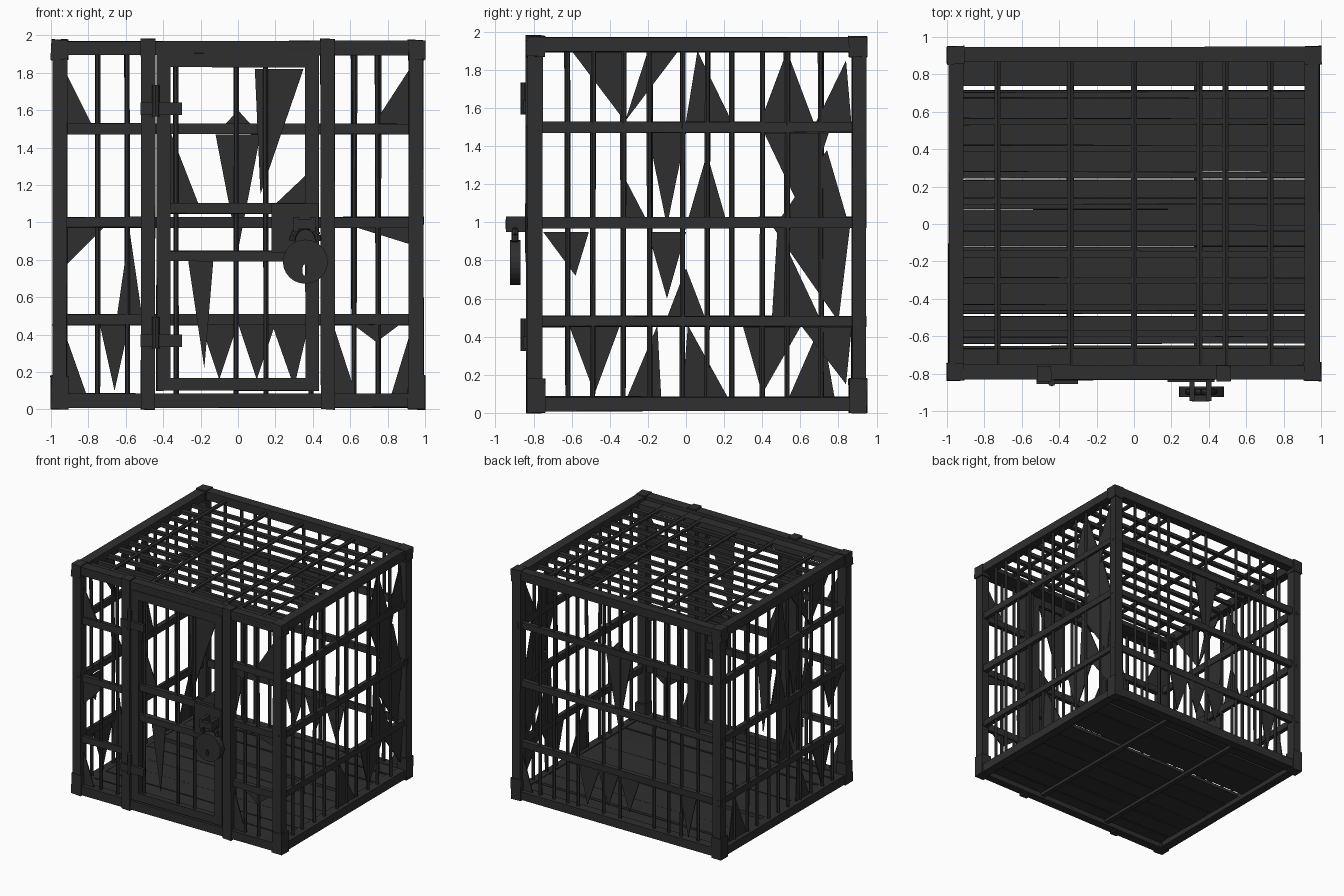
import bpy, bmesh, math, random
from mathutils import Vector, Matrix

random.seed(4)
default = bpy.data.objects.get("Cube")
if default:
    bpy.data.objects.remove(default, do_unlink=True)

iron = bpy.data.materials.new("dark_iron")
iron.use_nodes = True
colour = (0.028, 0.028, 0.028, 1)
iron.diffuse_color = colour
iron.node_tree.nodes["Principled BSDF"].inputs["Base Color"].default_value = colour
iron.node_tree.nodes["Principled BSDF"].inputs["Roughness"].default_value = 0.8


class Part:
    """Collects simple solids and turns them into one named object."""

    def __init__(self, name):
        self.name, self.bm = name, bmesh.new()

    def box(self, low, high, wobble=0.0):
        low, high = Vector(low), Vector(high)
        matrix = Matrix.Translation((low + high) / 2) @ Matrix.Diagonal((*(high - low), 1))
        made = bmesh.ops.create_cube(self.bm, size=1, matrix=matrix)
        for vert in made["verts"]:
            vert.co += Vector([random.uniform(-wobble, wobble) for _ in range(3)])

    def rod(self, start, end, radius, sides=6):
        start, end = Vector(start), Vector(end)
        axis = end - start
        turn = axis.to_track_quat("Z", "Y").to_matrix().to_4x4()
        bmesh.ops.create_cone(self.bm, cap_ends=True, segments=sides, radius1=radius, radius2=radius,
                              depth=axis.length, matrix=Matrix.Translation((start + end) / 2) @ turn)

    def sheet(self, points, depth):
        """Thin plate through the points, thickened along the depth vector."""
        face = self.bm.faces.new([self.bm.verts.new(p) for p in points])
        extruded = bmesh.ops.extrude_face_region(self.bm, geom=[face], use_keep_orig=True)
        moved = [v for v in extruded["geom"] if isinstance(v, bmesh.types.BMVert)]
        bmesh.ops.translate(self.bm, verts=moved, vec=depth)

    def finish(self):
        bmesh.ops.recalc_face_normals(self.bm, faces=self.bm.faces[:])
        mesh = bpy.data.meshes.new(self.name)
        self.bm.to_mesh(mesh)
        self.bm.free()
        mesh.materials.append(iron)
        obj = bpy.data.objects.new(self.name, mesh)
        bpy.context.collection.objects.link(obj)
        return obj


# Overall limits of the cage and its beam size
X, FRONT, BACK, TOP, BEAM = 0.99, -0.83, 0.945, 1.97, 0.075
RAILS = (0.48, 1.0, 1.5)

# Outer frame: posts and top and bottom beams
frame = Part("outer_frame")
for side in (-1, 1):
    outer, inner = side * X, side * (X - BEAM)
    lo, hi = min(outer, inner), max(outer, inner)
    for y in (FRONT, BACK - BEAM):
        frame.box((lo, y, 0.01), (hi, y + BEAM, TOP), 0.004)
    for z in (0.01, TOP - BEAM):
        frame.box((lo, FRONT, z), (hi, BACK, z + BEAM), 0.004)
for z in (0.01, TOP - BEAM):
    for y in (FRONT, BACK - BEAM):
        frame.box((-X, y, z), (X, y + BEAM, z + BEAM), 0.004)
frame.box((-X + BEAM, FRONT, TOP - BEAM), (X - BEAM, FRONT + 0.165, TOP - 0.03), 0.003)
frame.finish()

# Slightly oversized caps on the eight corners
caps = Part("corner_caps")
for sx in (-1, 1):
    for y0, y1 in ((FRONT - 0.008, FRONT + 0.09), (BACK - 0.09, BACK + 0.005)):
        for z0, z1 in ((0, 0.18), (TOP - 0.1, TOP + 0.006)):
            xs = sorted((sx * 1.0, sx * 0.91))
            caps.box((xs[0], y0, z0), (xs[1], y1, z1), 0.004)
caps.finish()

# Door posts from floor to roof
posts = Part("door_posts")
for x in (-0.48, 0.48):
    posts.box((x - 0.038, FRONT - 0.01, 0), (x + 0.038, FRONT + 0.07, TOP + 0.01), 0.003)
posts.finish()

# Horizontal rails on all walls
rails = Part("wall_rails")
for z in RAILS:
    for side in (-1, 1):
        x = side * 0.955
        rails.box((x - 0.018, FRONT, z - 0.028), (x + 0.018, BACK, z + 0.028), 0.004)
        xs = sorted((side * 0.48, side * 0.95))
        rails.box((xs[0], FRONT + 0.02, z - 0.028), (xs[1], FRONT + 0.055, z + 0.028), 0.004)
    rails.box((-X, BACK - 0.055, z - 0.028), (X, BACK - 0.02, z + 0.028), 0.004)
rails.finish()

# Upright bars
bars = Part("wall_bars")


def upright(x, y, low=0.05, high=1.92):
    shift = random.uniform(-0.006, 0.006)
    bars.rod((x, y, low), (x + shift, y + shift, high), 0.014)


for y in (-0.62, -0.49, -0.33, -0.19, -0.02, 0.11, 0.24, 0.4, 0.53, 0.71):
    upright(-0.955, y)
    upright(0.955, y)
for x in (-0.75, -0.59, -0.47, -0.33, -0.01, 0.15, 0.39, 0.49, 0.62, 0.75):
    upright(x, BACK - 0.04)
for x in (-0.75, -0.59, 0.62, 0.75):
    upright(x, FRONT + 0.04)
for x in (-0.33, -0.01, 0.15):
    upright(x, FRONT + 0.03, 0.13, 1.86)
bars.finish()

# Roof grid
roof = Part("roof_grid")
for x in (-0.73, -0.34, 0, 0.35, 0.49, 0.73):
    roof.rod((x, FRONT + 0.05, 1.93), (x, BACK - 0.05, 1.93), 0.018)
for i in range(10):
    y = 0.69 - i * 0.142
    roof.box((-0.94, y - 0.017, 1.9), (0.94, y + 0.017, 1.93), 0.004)
roof.finish()

# Floor planks with gaps, carried by bearers
floor = Part("floor_planks")
edges = (-0.78, -0.64, -0.48, -0.3, -0.12, 0.08, 0.28, 0.55, 0.74, 0.89)
gaps = (0.012, 0.014, 0.003, 0.003, 0.003, 0.045, 0.012, 0.025, 0)
for start, end, gap in zip(edges, edges[1:], gaps):
    floor.box((-0.93, start, 0.05), (0.93, end - gap, 0.08), 0.003)
for x in (-0.34, 0.34):
    floor.box((x - 0.02, FRONT + 0.03, 0.025), (x + 0.02, BACK - 0.03, 0.05))
floor.finish()

# Door frame, cross bars, lock plate
door = Part("door")
d0, d1 = FRONT - 0.004, FRONT + 0.055
for x in (-0.4, 0.395):
    door.box((x - 0.036, d0, 0.1), (x + 0.036, d1, 1.9), 0.003)
for z0, z1 in ((0.1, 0.165), (1.83, 1.905)):
    door.box((-0.43, d0, z0), (0.43, d1, z1), 0.003)
for z in (0.82, 1.075):
    door.box((-0.38, d0 + 0.01, z - 0.028), (0.38, d1 - 0.01, z + 0.028), 0.003)
door.box((0.18, d0 - 0.012, 0.84), (0.43, d0 + 0.03, 1.1))
door.finish()

# Hinges: leaf plates with a knuckle
hinges = Part("hinges")
for z in (0.41, 1.65):
    hinges.box((-0.52, FRONT - 0.025, z - 0.075), (-0.3, FRONT, z - 0.01))
    hinges.rod((-0.44, FRONT - 0.018, z - 0.085), (-0.44, FRONT - 0.018, z + 0.085), 0.02, 8)
hinges.finish()

# Padlock body: round plate with a keyhole through it
lock = Part("padlock_body")
cx, cz, sides = 0.36, 0.79, 24
rings = []
for y in (-0.925, -0.87):
    for size, height, dx, dz in ((0.12, 0.118, 0, 0), (0.011, 0.03, -0.005, -0.045)):
        ring = []
        for i in range(sides):
            a = math.tau * i / sides
            ring.append(lock.bm.verts.new((cx + dx + size * math.cos(a), y, cz + dz + height * math.sin(a))))
        rings.append(ring)
for one, two in ((0, 1), (1, 3), (3, 2), (2, 0)):
    for i in range(sides):
        j = (i + 1) % sides
        lock.bm.faces.new((rings[one][i], rings[one][j], rings[two][j], rings[two][i]))
lock.finish()

# Shackle and the staple it hangs from
shackle = Part("padlock_shackle")
arch = [Vector((cx + 0.07 * math.cos(math.pi * i / 8), -0.897, 0.9 + 0.08 * math.sin(math.pi * i / 8)))
        for i in range(9)]
for start, end in zip(arch, arch[1:]):
    shackle.rod(start, end, 0.018, 8)
for x in (cx - 0.05, cx + 0.04):
    shackle.box((x - 0.014, -0.945, 0.95), (x + 0.014, FRONT, 1.03))
shackle.box((cx - 0.05, -0.948, 0.965), (cx + 0.04, -0.915, 1.015))
shackle.finish()

# Jagged metal scraps: (centre, half width, base height, tip height, lean of tip)
RIGHT = [(0.53, 0.15, 1.5, 1.9, 0), (0.77, 0.1, 1.5, 1.85, 0.07), (0.58, 0.17, 1.47, 1.05, 0.03),
         (0.66, 0.2, 0.97, 1.38, 0.08), (0.66, 0.2, 0.97, 0.48, 0.14), (0.58, 0.13, 0.48, 0.97, -0.1),
         (0.45, 0.15, 0.45, 0.1, -0.05), (0.74, 0.13, 0.45, 0.15, 0.1), (0.1, 0.12, 0.08, 0.46, -0.09)]
LEFT = [(-0.46, 0.14, 1.9, 1.53, 0.14), (-0.12, 0.08, 1.9, 1.53, -0.2), (0.12, 0.12, 1.53, 1.9, -0.06),
        (-0.1, 0.1, 1.47, 0.98, 0), (0.11, 0.11, 0.98, 1.36, 0), (-0.26, 0.07, 0.98, 1.23, -0.06),
        (-0.63, 0.12, 0.95, 0.72, 0.05), (-0.1, 0.1, 0.95, 0.6, 0), (0, 0.1, 0.5, 0.76, 0),
        (-0.48, 0.13, 0.45, 0.1, 0), (-0.22, 0.09, 0.08, 0.46, 0.07), (0.66, 0.12, 0.08, 0.47, 0.05)]
FACE = [(-0.85, 0.08, 1.5, 1.82, -0.08), (0.82, 0.11, 1.5, 1.84, 0.11), (-0.28, 0.08, 1.07, 1.48, -0.08),
        (0.27, 0.09, 1.08, 1.25, 0.09), (0.22, 0.13, 1.82, 1.15, -0.1), (-0.82, 0.11, 0.98, 0.76, -0.11),
        (-0.2, 0.07, 0.82, 0.22, 0.02), (0.77, 0.16, 0.98, 0.88, 0.16), (-0.87, 0.06, 0.08, 0.42, -0.06),
        (0.56, 0.07, 0.08, 0.42, -0.04), (0.74, 0.16, 0.48, 0.36, 0), (-0.58, 0.07, 0.48, 0.96, 0)]
REAR = [(0, 0.09, 1.5, 1.6, 0), (0, 0.12, 1.47, 0.85, 0), (-0.1, 0.1, 0.46, 0.16, 0),
        (0.1, 0.1, 0.46, 0.16, 0), (0.28, 0.1, 0.46, 0.12, 0.02), (0.88, 0.06, 0.08, 0.44, 0.05),
        (-0.66, 0.08, 0.46, 0.1, 0)]


def scraps(name, pieces, place, depth):
    part = Part(name)
    for centre, half, base, tip, lean in pieces:
        corners = ((centre - half, base), (centre + half, base), (centre + lean, tip))
        part.sheet([place(u, z) for u, z in corners], depth)
    part.finish()


scraps("scraps_left_wall", RIGHT, lambda u, z: (0.95, u, z), (0.008, 0, 0))
scraps("scraps_right_wall", LEFT, lambda u, z: (-0.955, u, z), (0.008, 0, 0))
scraps("scraps_front_wall", FACE, lambda u, z: (u, FRONT + 0.035, z), (0, 0.008, 0))
scraps("scraps_back_wall", REAR, lambda u, z: (u, BACK - 0.04, z), (0, 0.008, 0))
